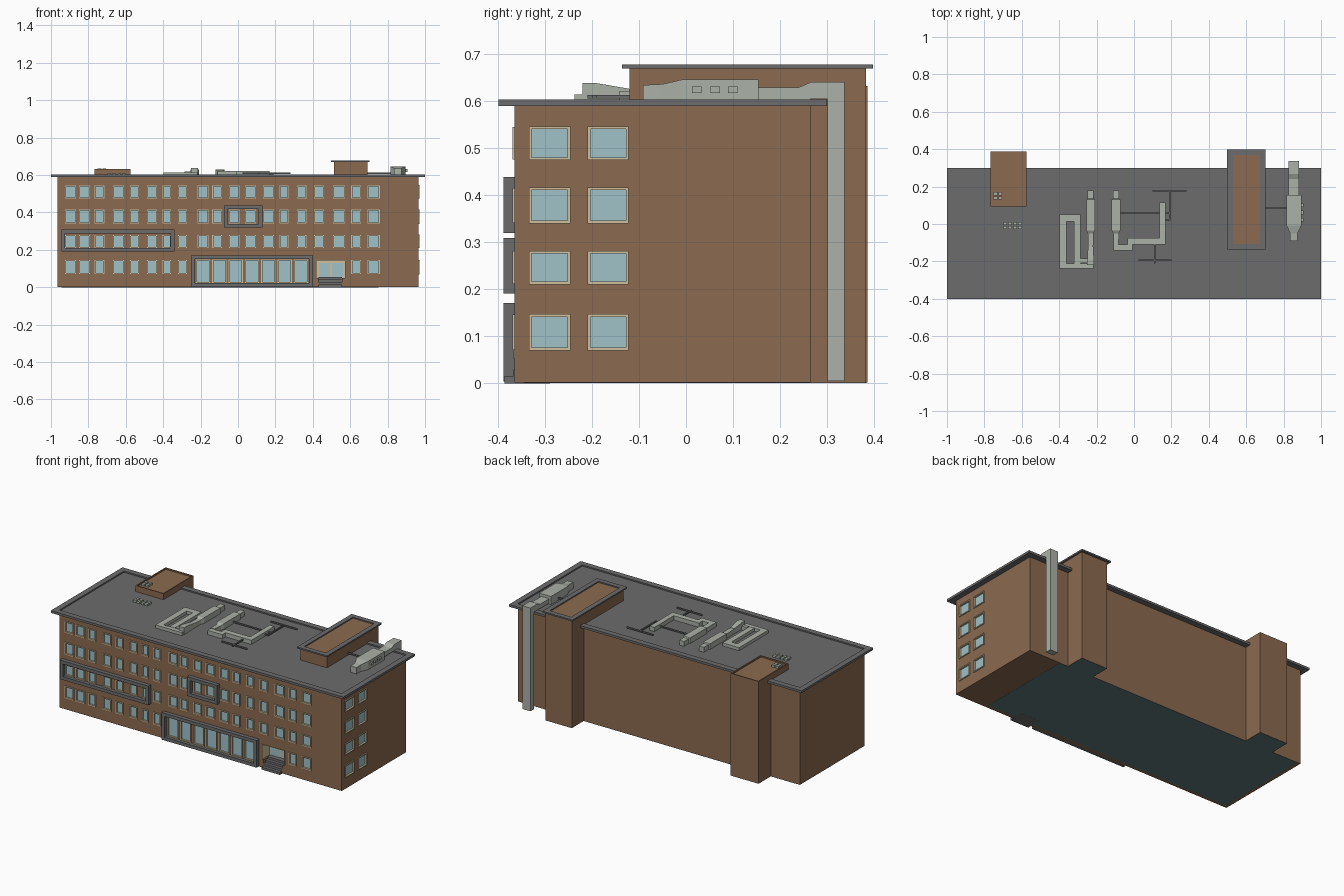
import bpy, bmesh


def material(name, rgb):
    m = bpy.data.materials.new(name)
    m.diffuse_color = (*rgb, 1)
    return m


BRICK = material("brick", (0.26, 0.145, 0.08))
GREY = material("dark_grey", (0.15, 0.15, 0.155))
METAL = material("duct_metal", (0.41, 0.44, 0.39))
GLASS = material("glass", (0.35, 0.54, 0.58))
CREAM = material("cream", (0.62, 0.52, 0.34))
FLOOR = material("floor", (0.12, 0.19, 0.2))


def finish(name, bm, mat):
    bmesh.ops.recalc_face_normals(bm, faces=bm.faces)
    me = bpy.data.meshes.new(name)
    bm.to_mesh(me)
    bm.free()
    ob = bpy.data.objects.new(name, me)
    bpy.context.collection.objects.link(ob)
    if mat:
        me.materials.append(mat)
    return ob


def build(name, boxes, mat):
    """One object from boxes (x0, x1, y0, y1, z0, z1)."""
    bm = bmesh.new()
    for x0, x1, y0, y1, z0, z1 in boxes:
        vs = bmesh.ops.create_cube(bm, size=1)["verts"]
        for v in vs:
            v.co = (x1 if v.co.x > 0 else x0, y1 if v.co.y > 0 else y0, z1 if v.co.z > 0 else z0)
    return finish(name, bm, mat)


def loft(name, cx, sections, mat):
    """Rectangular duct along y; sections are (y, half_width, z0, z1)."""
    bm = bmesh.new()
    rings = [[bm.verts.new(p) for p in ((cx - w, y, a), (cx + w, y, a), (cx + w, y, b), (cx - w, y, b))]
             for y, w, a, b in sections]
    for r, s in zip(rings, rings[1:]):
        for i in range(4):
            bm.faces.new((r[i], r[(i + 1) % 4], s[(i + 1) % 4], s[i]))
    bm.faces.new(rings[0])
    bm.faces.new(rings[-1])
    return finish(name, bm, mat)


def ring(a0, a1, b0, b1, t, d0, d1):
    """Four bars of a rectangular frame in (a, b), depth d; returned as (a, b, d) boxes."""
    return [(a0, a1, b0, b0 + t, d0, d1), (a0, a1, b1 - t, b1, d0, d1),
            (a0, a0 + t, b0 + t, b1 - t, d0, d1), (a1 - t, a1, b0 + t, b1 - t, d0, d1)]


def front(b):  # (a, b, d) -> x, -y depth from front wall, z
    return (b[0], b[1], FY - b[5], FY - b[4], b[2], b[3])


def side(b):   # (a, b, d) -> depth from right wall, y, z
    return (FX + b[4], FX + b[5], b[0], b[1], b[2], b[3])


FX, FY, BY = 0.965, -0.365, 0.265
frames, panes, cuts = [], [], []


def window(a0, a1, b0, b1, place, t=0.006):
    frames.extend(place(b) for b in ring(a0, a1, b0, b1, t, -0.012, 0.005))
    panes.append(place((a0 + t, a1 - t, b0 + t, b1 - t, -0.012, -0.006)))
    cuts.append(place((a0 + .001, a1 - .001, b0 + .001, b1 - .001, -0.012, 0.02)))


# window grid on the front and right walls
rows = [(0.07, 0.145), (0.21, 0.28), (0.34, 0.415), (0.475, 0.545)]
cols = [(-.896, .06), (-.821, .06), (-.741, .052), (-.639, .06), (-.553, .05), (-.46, .055),
        (-.38, .045), (-.297, .05), (-.187, .06), (-.112, .052), (-.02, .055), (.067, .06),
        (.163, .06), (.246, .05), (.34, .05), (.433, .055), (.54, .064), (.631, .052), (.725, .066)]
for i, (z0, z1) in enumerate(rows):
    for cx, w in cols:
        if i == 0 and -0.25 < cx < 0.6:
            continue
        window(cx - w / 2, cx + w / 2, z0, z1, front)
    for y0, y1 in ((-0.335, -0.246), (-0.21, -0.122)):
        window(y0, y1, z0 - .001, z1 + .001, side)
# tall ground floor windows
for cx in (-.187, -.1, -.012, .075, .162, .25, .337):
    window(cx - 0.038, cx + 0.038, 0.021, 0.148, front)
build("window_frames", frames, CREAM)
build("window_panes", panes, GLASS)

# main walls with window recesses and entrance porch
walls = build("main_walls", [(-FX, FX, FY, BY, 0, 0.592)], BRICK)
cuts += [(0.418, 0.576, -0.4, -0.29, 0.05, 0.146), (0.43, 0.557, -0.4, -0.29, -0.05, 0.08)]
cutter = build("recess_cutter", cuts[:-1], None)
cutter2 = build("stair_cutter", cuts[-1:], None)
for c in (cutter, cutter2):
    c.hide_render = True
    c.hide_viewport = True
    m = walls.modifiers.new("recess", "BOOLEAN")
    m.object = c
    m.operation = "DIFFERENCE"
    m.solver = "EXACT"

# entrance
build("porch_lining", [(0.418, 0.421, -0.367, -0.29, 0.05, 0.146), (0.573, 0.576, -0.367, -0.29, 0.05, 0.146),
                       (0.418, 0.576, -0.367, -0.29, 0.143, 0.146), (0.421, 0.573, -0.296, -0.29, 0.05, 0.143)], CREAM)
build("door_panes", [(0.432, 0.492, -0.299, -0.295, 0.055, 0.13), (0.502, 0.562, -0.299, -0.295, 0.055, 0.13)], GLASS)
build("entrance_steps", [(0.43, 0.557, -0.387 + 0.02 * i, -0.29, -0.0015 if i == 0 else 0.0138 * i, 0.0138 * (i + 1))
                         for i in range(4)], GREY)

# projecting grey surrounds
for name, r in (("long_surround", (-.945, -.34, .19, .308)), ("small_surround", (-.075, .13, .319, .438)),
                ("ground_surround", (-.25, .40, .002, .17))):
    build(name, [front(b) for b in ring(*r, 0.02, -0.002, 0.024)], GREY)

# floor underside
build("floor_plate", [(-.945, .75, -.345, BY, -.001, .001), (-.765, -.577, BY, .385, -.001, .001),
                      (.515, .69, BY, .381, -.001, .001)], FLOOR)

# roof slab with low rim
build("roof_slab", [(-1, 1, -.4, .3, .589, .595)], GREY)
build("roof_rim", ring(-1, 1, -.4, .3, .035, .595, .603), GREY)

# stair towers
build("right_tower", [(.513, .693, -.12, .383, 0, .671)], BRICK)
build("right_tower_rim", ring(.498, .704, -.136, .398, .03, .669, .678), GREY)
build("left_tower", [(-.767, -.575, .094, .387, 0, .624)], BRICK)
build("left_tower_rim", ring(-.767, -.575, .094, .387, .007, .624, .632), BRICK)

# small roof vents
vents = []
for x, y, z in ((-.75, .13, .624), (-.698, -.028, .595), (-.645, -.028, .595)):
    for i in range(2):
        for j in range(2):
            vents.append((x + .025 * i, x + .025 * i + .02, y + .022 * j, y + .022 * j + .018, z, z + .012))
build("roof_vents", vents, METAL)

# right air handler, with shaft down the back
R = 0.594
loft("air_handler", .855, [(-.092, .02, R, .634), (-.05, .02, R, .636), (-.007, .04, R, .646), (.155, .04, R, .646)], METAL)
loft("handler_duct", .854, [(.155, .027, .602, .629), (.24, .027, .602, .629), (.268, .027, .604, .641),
                            (.338, .027, .604, .641)], METAL)
build("vertical_shaft", [(.827, .881, .301, .338, .003, .641)], METAL)
build("handler_grilles", [(.89, .905, y - .01, y + .01, .617, .631) for y in (.023, .062, .1)], METAL)

# twin roof units with tapered necks
for name, cx, end in (("left_unit", -.232, -.12), ("right_unit", -.096, -.11)):
    loft(name, cx, [(end, .014, R, .624), (-.05, .015, R, .622), (-.035, .023, R, .63), (.13, .023, R, .63),
                    (.135, .016, R, .625), (.18, .016, R, .625)], METAL)
loft("left_unit_hood", -.232, [(-.22, .018, R, .638), (-.19, .018, R, .638), (-.12, .014, R, .626)], METAL)

# folded duct runs
build("left_duct_run", [(-.398, -.36, -.238, .05, R, .614), (-.36, -.285, .013, .05, R, .614),
                        (-.32, -.285, -.21, .013, R, .614), (-.36, -.217, -.238, -.212, R, .614),
                        (-.285, -.217, -.208, -.185, R, .618)], METAL)
build("right_duct_run", [(-.11, -.008, -.142, -.11, R, .621), (-.035, -.008, -.11, -.075, R, .621),
                         (-.008, .168, -.11, -.075, R, .621), (.136, .168, -.075, .115, R, .621)], METAL)

# thin pipes on the roof
p = .004
build("roof_pipes", [(.1, .28, .179 - p, .179 + p, .605, .613), (.19 - p, .19 + p, .02, .18, .605, .613),
                     (-.075, .19, .058 - p, .058 + p, .603, .611), (.165, .19, .02, .028, .603, .611),
                     (.025, .2, -.195 - p, -.195 + p, .605, .613), (.11 - p, .11 + p, -.21, -.1, .605, .613),
                     (.69, .82, .083 - p, .083 + p, .606, .614)], GREY)
